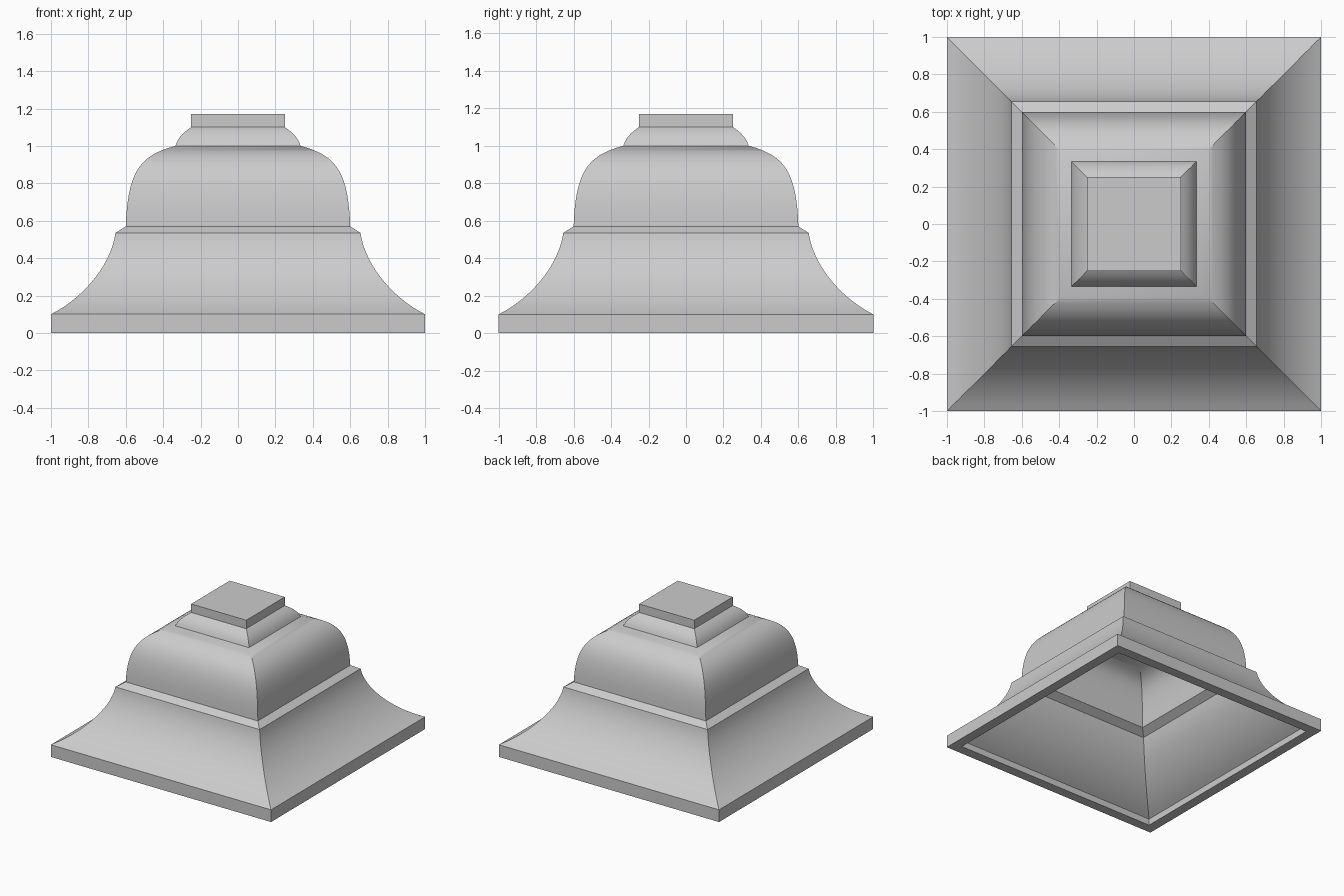
import bpy
import bmesh
import math
from mathutils import Vector
from mathutils.geometry import interpolate_bezier

cube = bpy.data.objects.get("Cube")
if cube:
    bpy.data.objects.remove(cube, do_unlink=True)

WALL = 0.08

stone = bpy.data.materials.new("plain grey")
stone.use_nodes = True
grey = (0.6, 0.6, 0.6, 1)
stone.diffuse_color = grey
stone.node_tree.nodes["Principled BSDF"].inputs["Base Color"].default_value = grey


def curve(a, b, c, d, steps):
    """Points along one moulding curve, given as (half width, height)."""
    pts = interpolate_bezier(*[Vector((x, z, 0)) for x, z in (a, b, c, d)], steps)
    return [p.to_2d() for p in pts]


def inset(points, depth):
    """Mitred inward copy of an upward-running profile."""
    result = []
    last = len(points) - 1
    for i, p in enumerate(points):
        before = (p - points[i - 1]) if i else (points[1] - p)
        after = (points[i + 1] - p) if i < last else before
        n1 = Vector((before.y, -before.x)).normalized()
        n2 = Vector((after.y, -after.x)).normalized()
        result.append(p - (n1 + n2) * depth / (1 + n1.dot(n2)))
    return result


# Outer profile: rim, flared skirt, ledge, rounded bell, neck
outer = [Vector((1, 0))]
outer += curve((1, 0.1), (0.83, 0.185), (0.68, 0.36), (0.655, 0.535), 16)
outer += curve((0.6, 0.57), (0.59, 0.87), (0.52, 0.95), (0.335, 1.0), 18)
outer += curve((0.335, 1.0), (0.32, 1.045), (0.29, 1.075), (0.25, 1.1), 8)[1:]

# Hollow inside follows the outside, then the flat cap closes both
inner = inset(outer, WALL)
inner.append(Vector((0.17, 1.09)))
outer.append(Vector((0.25, 1.17)))
profile = inner[::-1] + outer

# Sweep the profile round a square
bm = bmesh.new()
corners = ((-1, -1), (1, -1), (1, 1), (-1, 1))
rings = [[bm.verts.new((p.x * sx, p.x * sy, p.y)) for sx, sy in corners] for p in profile]
for low, high in zip(rings, rings[1:]):
    for i in range(4):
        j = (i + 1) % 4
        bm.faces.new((low[i], low[j], high[j], high[i]))
bm.faces.new(rings[0][::-1])
bm.faces.new(rings[-1])
bmesh.ops.recalc_face_normals(bm, faces=bm.faces)

mesh = bpy.data.meshes.new("post_cap")
bm.to_mesh(mesh)
bm.free()
mesh.materials.append(stone)
post_cap = bpy.data.objects.new("post_cap", mesh)
bpy.context.collection.objects.link(post_cap)

bpy.ops.object.select_all(action="DESELECT")
post_cap.select_set(True)
bpy.context.view_layer.objects.active = post_cap
bpy.ops.object.shade_smooth_by_angle(angle=math.radians(30))
